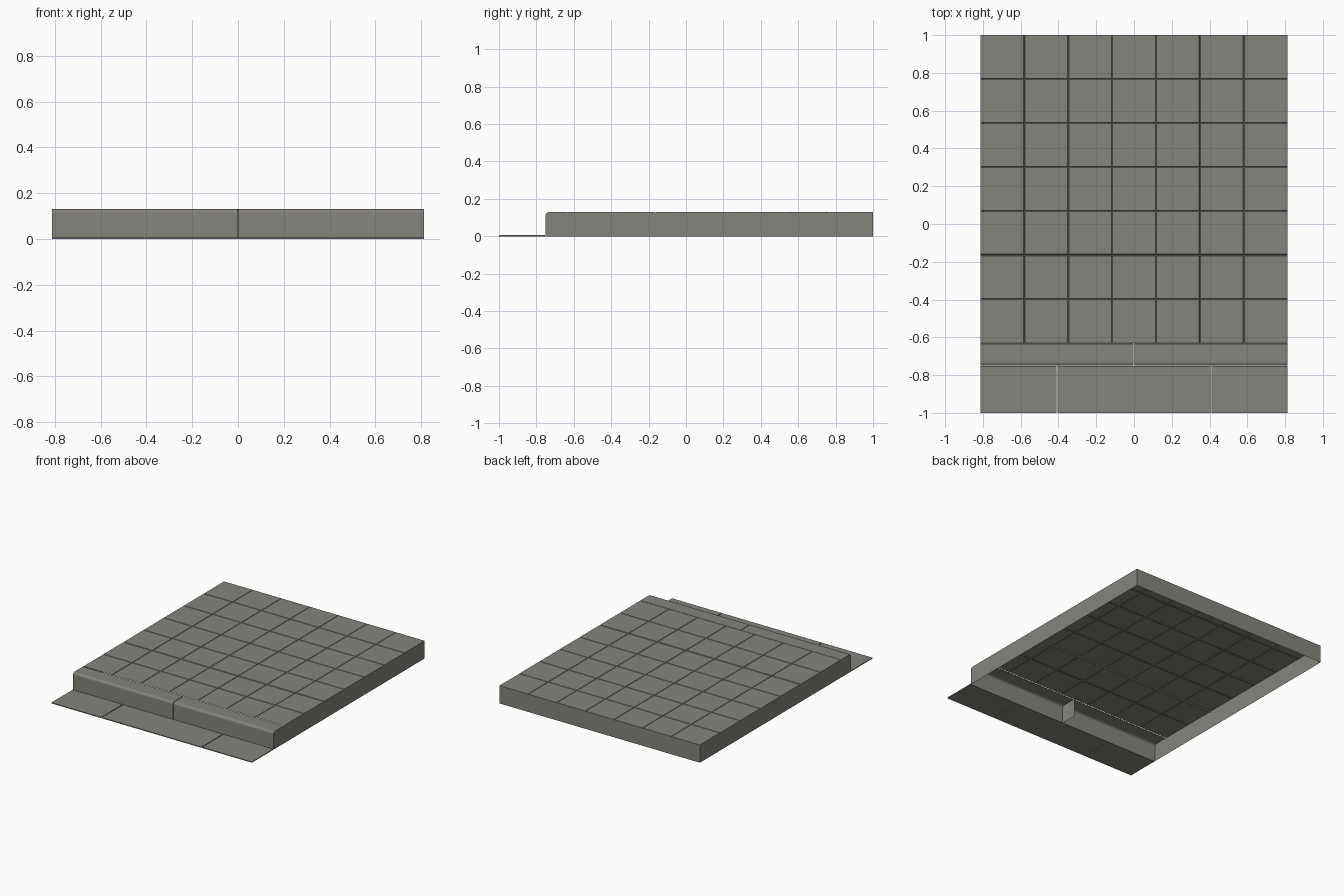
import bpy, bmesh

cube = bpy.data.objects.get("Cube")
if cube:
    bpy.data.objects.remove(cube, do_unlink=True)

HALF_W, BACK, TOP = 0.813, 1.0, 0.13
KERB_FRONT, KERB_BACK = -0.75, -0.63
TILES = 7

concrete = bpy.data.materials.new("grey_concrete")
concrete.use_nodes = True
colour = (0.235, 0.23, 0.2, 1)
concrete.diffuse_color = colour
concrete.node_tree.nodes["Principled BSDF"].inputs["Base Color"].default_value = colour


def finish(bm, name):
    mesh = bpy.data.meshes.new(name)
    bm.to_mesh(mesh)
    bm.free()
    mesh.materials.append(concrete)
    obj = bpy.data.objects.new(name, mesh)
    bpy.context.collection.objects.link(obj)
    return obj


def grooved_line(start, end, wide=()):
    """Positions along an axis with a V groove between tiles: (position, depth)."""
    step = (end - start) / TILES
    line = [(start, 0)]
    for i in range(1, TILES):
        centre = start + i * step
        half, depth = (0.005, 0.008) if i in wide else (0.003, 0.004)
        line += [(centre - half, 0), (centre, depth), (centre + half, 0)]
    return line + [(end, 0)]


# Paving: scored top sheet whose outer edges drop to the ground
bm = bmesh.new()
xs = grooved_line(-HALF_W, HALF_W)
ys = grooved_line(KERB_BACK, BACK, wide=(2,))
grid = [[bm.verts.new((x, y, TOP - max(dx, dy))) for x, dx in xs] for y, dy in ys]
for low, high in zip(grid, grid[1:]):
    for i in range(len(xs) - 1):
        bm.faces.new((low[i], low[i + 1], high[i + 1], high[i]))
rim = [e for e in bm.edges if e.is_boundary
       and not all(abs(v.co.y - KERB_BACK) < 1e-5 for v in e.verts)]
skirt = bmesh.ops.extrude_edge_only(bm, edges=rim)
for v in skirt["geom"]:
    if isinstance(v, bmesh.types.BMVert):
        v.co.z = 0
bmesh.ops.recalc_face_normals(bm, faces=bm.faces)
if max(bm.faces, key=lambda f: f.calc_center_median().z).normal.z < 0:
    bmesh.ops.reverse_faces(bm, faces=bm.faces)
finish(bm, "paving_slab")

# Kerb: two hollow stones with a rounded front edge and closed ends
profile = [(KERB_BACK, TOP - 0.004), (KERB_BACK - 0.004, TOP),
           (KERB_FRONT + 0.016, TOP), (KERB_FRONT + 0.007, TOP - 0.003),
           (KERB_FRONT + 0.002, TOP - 0.008), (KERB_FRONT, TOP - 0.016),
           (KERB_FRONT, 0)]
for side, x0, x1 in (("right", -HALF_W, -0.002), ("left", 0.002, HALF_W)):
    bm = bmesh.new()
    a, b = [[bm.verts.new((x, y, z)) for y, z in profile] for x in (x0, x1)]
    for i in range(len(profile) - 1):
        bm.faces.new((a[i], a[i + 1], b[i + 1], b[i]))
    for ring, x in ((a, x0), (b, x1)):
        foot = bm.verts.new((x, KERB_BACK, 0))
        bm.faces.new(ring + [foot])
    bmesh.ops.recalc_face_normals(bm, faces=bm.faces)
    finish(bm, "kerb_" + side)

# Gutter: thin slabs separated by narrow joints
gap = 0.003
for name, x0, x1 in (("right", -HALF_W, -0.407 - gap),
                     ("middle", -0.407 + gap, 0.407 - gap),
                     ("left", 0.407 + gap, HALF_W)):
    bm = bmesh.new()
    bmesh.ops.create_cube(bm, size=1)
    for v in bm.verts:
        v.co.x = x0 if v.co.x < 0 else x1
        v.co.y = -1.0 if v.co.y < 0 else KERB_FRONT - 0.003
        v.co.z = 0 if v.co.z < 0 else 0.006
    finish(bm, "gutter_" + name)
